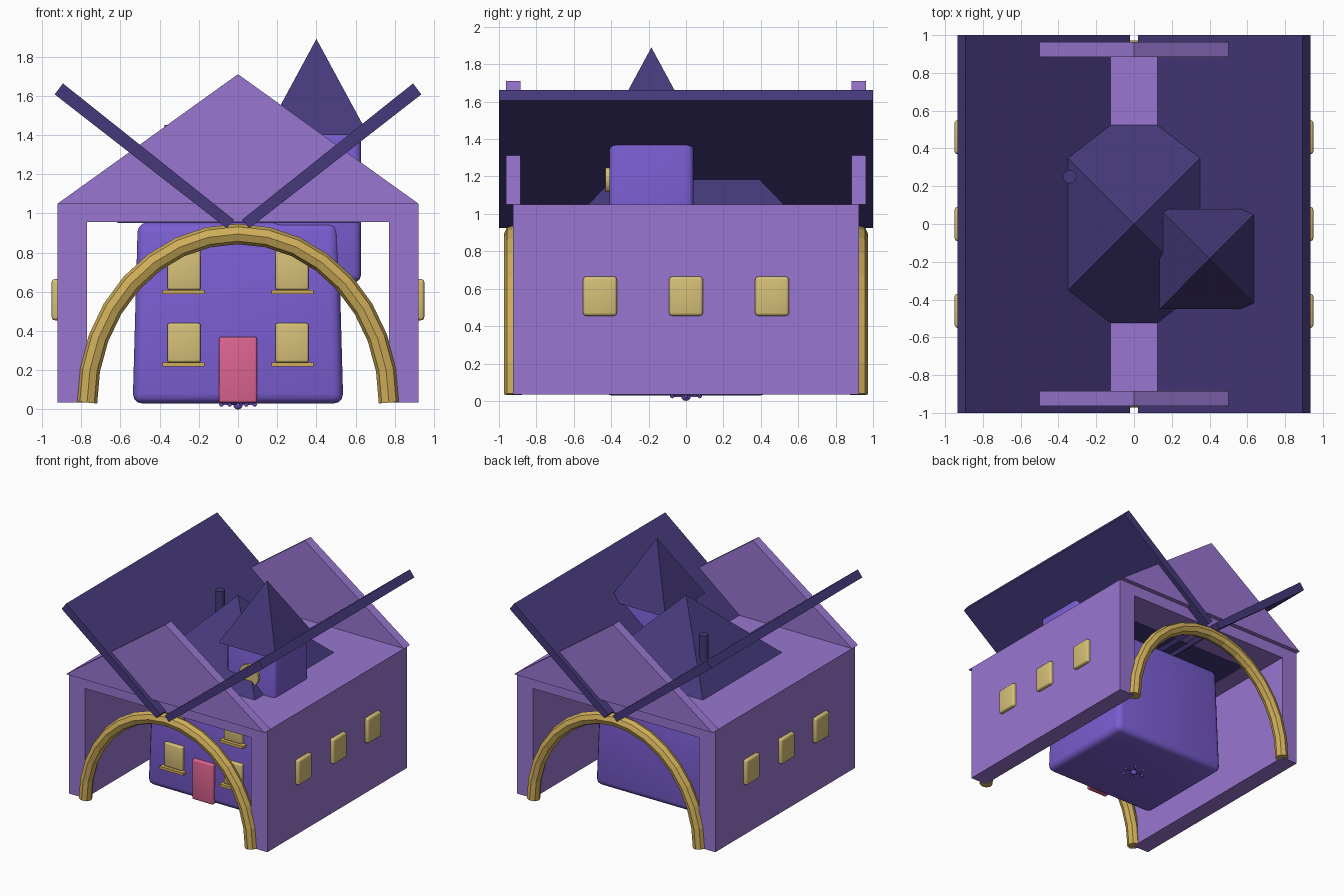
import bpy, bmesh, math
from mathutils import Matrix, Vector

cube = bpy.data.objects.get("Cube")
if cube:
    bpy.data.objects.remove(cube, do_unlink=True)


def material(name, hex_code):
    rgb = [int(hex_code[i:i + 2], 16) / 255 for i in (0, 2, 4)]
    lin = [c / 12.92 if c < 0.04 else ((c + 0.055) / 1.055) ** 2.4 for c in rgb]
    m = bpy.data.materials.new(name)
    m.use_nodes = True
    m.diffuse_color = (*lin, 1)
    m.node_tree.nodes["Principled BSDF"].inputs["Base Color"].default_value = (*lin, 1)
    return m


LILAC = material("lilac wall", "9876d0")
VIOLET = material("violet wall", "7a5ed2")
ROOF = material("dark purple roof", "45397a")
GOLD = material("gold trim", "cfae5a")
PANE = material("pale gold window", "d6c078")
PINK = material("pink door", "dc6490")


def add(name, bm, mat):
    bmesh.ops.recalc_face_normals(bm, faces=bm.faces)
    me = bpy.data.meshes.new(name)
    bm.to_mesh(me)
    bm.free()
    ob = bpy.data.objects.new(name, me)
    bpy.context.collection.objects.link(ob)
    me.materials.append(mat)
    return ob


def smooth(ob):
    bpy.ops.object.select_all(action='DESELECT')
    ob.select_set(True)
    bpy.context.view_layer.objects.active = ob
    bpy.ops.object.shade_smooth_by_angle(angle=math.radians(35))


def box(name, x, y, z, mat, bevel=0, taper=1):
    """Box from (min, max) pairs, with optional rounded edges and narrower top."""
    bm = bmesh.new()
    bmesh.ops.create_cube(bm, size=1)
    mid = Vector([sum(r) / 2 for r in (x, y, z)])
    size = Vector([r[1] - r[0] for r in (x, y, z)])
    for v in bm.verts:
        k = taper if v.co.z > 0 else 1
        v.co = mid + Vector((v.co.x * size.x * k, v.co.y * size.y * k, v.co.z * size.z))
    if bevel:
        bmesh.ops.bevel(bm, geom=bm.edges[:], offset=bevel, segments=3,
                        profile=0.5, affect='EDGES')
    ob = add(name, bm, mat)
    if bevel:
        smooth(ob)
    return ob


def prism(name, profile, y0, y1, mat):
    """Extrude an x-z outline along y."""
    bm = bmesh.new()
    face = bm.faces.new([bm.verts.new((x, y0, z)) for x, z in profile])
    out = bmesh.ops.extrude_face_region(bm, geom=[face])["geom"]
    for v in out:
        if isinstance(v, bmesh.types.BMVert):
            v.co.y = y1
    return add(name, bm, mat)


def cone(name, centre, r1, r2, height, sides, mat, turn=0, tilt=0):
    bm = bmesh.new()
    m = (Matrix.Translation(centre) @ Matrix.Rotation(tilt, 4, 'X')
         @ Matrix.Rotation(turn, 4, 'Z') @ Matrix.Translation((0, 0, height / 2)))
    bmesh.ops.create_cone(bm, cap_ends=True, segments=sides, radius1=r1,
                          radius2=r2, depth=height, matrix=m)
    return add(name, bm, mat)


def pyramid(name, x, y, z0, z1, half):
    return cone(name, (x, y, z0), half * math.sqrt(2), 0, z1 - z0, 4, ROOF, math.pi / 4)


def ball(name, centre, r, mat):
    bm = bmesh.new()
    bmesh.ops.create_uvsphere(bm, u_segments=10, v_segments=6, radius=r,
                              matrix=Matrix.Translation(centre))
    smooth(add(name, bm, mat))


# Outer shell: two side walls joined by a flat ceiling, open front and back
half = [(0.77, 0.035), (0.92, 0.035), (0.92, 1.05)]
shell = [(0.77, 0.955)] + half
prism("outer_shell", shell + [(-x, z) for x, z in reversed(shell)], -0.925, 0.925, LILAC)

# Gables, arches and roof plates
for side, end in ((-1, "front"), (1, "back")):
    prism(end + "_gable", [(-0.92, 1.05), (0.92, 1.05), (0, 1.71)],
          side * 0.885, side * 0.963, LILAC)
    curve = bpy.data.curves.new(end + "_arch", 'CURVE')
    curve.dimensions = '3D'
    curve.bevel_depth = 0.052
    curve.bevel_resolution = 2
    curve.use_fill_caps = True
    spline = curve.splines.new('POLY')
    spline.points.add(16)
    for i, p in enumerate(spline.points):
        a = math.pi * i / 16
        p.co = (0.77 * math.cos(a), side * 0.92, 0.035 + 0.86 * math.sin(a), 1)
    spline.use_smooth = False
    arch = bpy.data.objects.new(end + "_arch", curve)
    bpy.context.collection.objects.link(arch)
    curve.materials.append(GOLD)
    bpy.ops.object.select_all(action='DESELECT')
    arch.select_set(True)
    bpy.context.view_layer.objects.active = arch
    bpy.ops.object.convert(target='MESH')

for s, label in ((1, "left"), (-1, "right")):
    plate = [(0.02, 0.967), (0.058, 0.925), (0.935, 1.607), (0.893, 1.663)]
    prism(label + "_roof_plate", [(s * x, z) for x, z in plate], -1, 1, ROOF)
    for i, y in enumerate((-0.46, 0, 0.46)):
        box(f"{label}_side_window_{i + 1}", sorted((s * 0.89, s * 0.95)),
            (y - 0.09, y + 0.09), (0.455, 0.665), PANE, 0.016)

# Inner house with its pyramid roof and chimney
box("house_body", (-0.537, 0.537), (-0.45, 0.45), (0.03, 0.955), VIOLET, 0.05, 0.952)
pyramid("house_roof", 0, 0, 0.95, 1.59, 0.62)
smooth(cone("chimney", (-0.34, 0.25, 1.05), 0.036, 0.036, 0.4, 12, ROOF))

# Door, front windows and sills
box("front_door", (-0.097, 0.097), (-0.472, -0.42), (0.035, 0.37), PINK, 0.012)
for s, label in ((1, "left"), (-1, "right")):
    for z, level in ((0.24, "lower"), (0.61, "upper")):
        box(f"{level}_{label}_window", sorted((s * 0.19, s * 0.36)),
            (-0.468, -0.41), (z, z + 0.2), PANE, 0.012)
        box(f"{level}_{label}_sill", sorted((s * 0.17, s * 0.385)),
            (-0.488, -0.41), (z - 0.022, z), GOLD)

# Turret with a round window
box("turret_body", (0.175, 0.627), (-0.41, 0.04), (0.65, 1.42), VIOLET, 0.035)
pyramid("turret_roof", 0.4, -0.185, 1.4, 1.89, 0.265)
smooth(cone("turret_window", (0.4, -0.39, 1.19), 0.09, 0.09, 0.04, 16, PANE,
            tilt=math.pi / 2))

# Small hanging ornament under the house
ball("ornament_hub", (0, 0, 0.026), 0.026, VIOLET)
for i in range(6):
    a = math.tau * i / 6
    tip = Vector((0.085 * math.cos(a), 0.085 * math.sin(a), 0.026))
    ball(f"ornament_bead_{i + 1}", tip, 0.012, VIOLET)
    arm = box(f"ornament_arm_{i + 1}", (0, 0.085), (-0.005, 0.005), (0.022, 0.032), VIOLET)
    arm.rotation_euler.z = a
